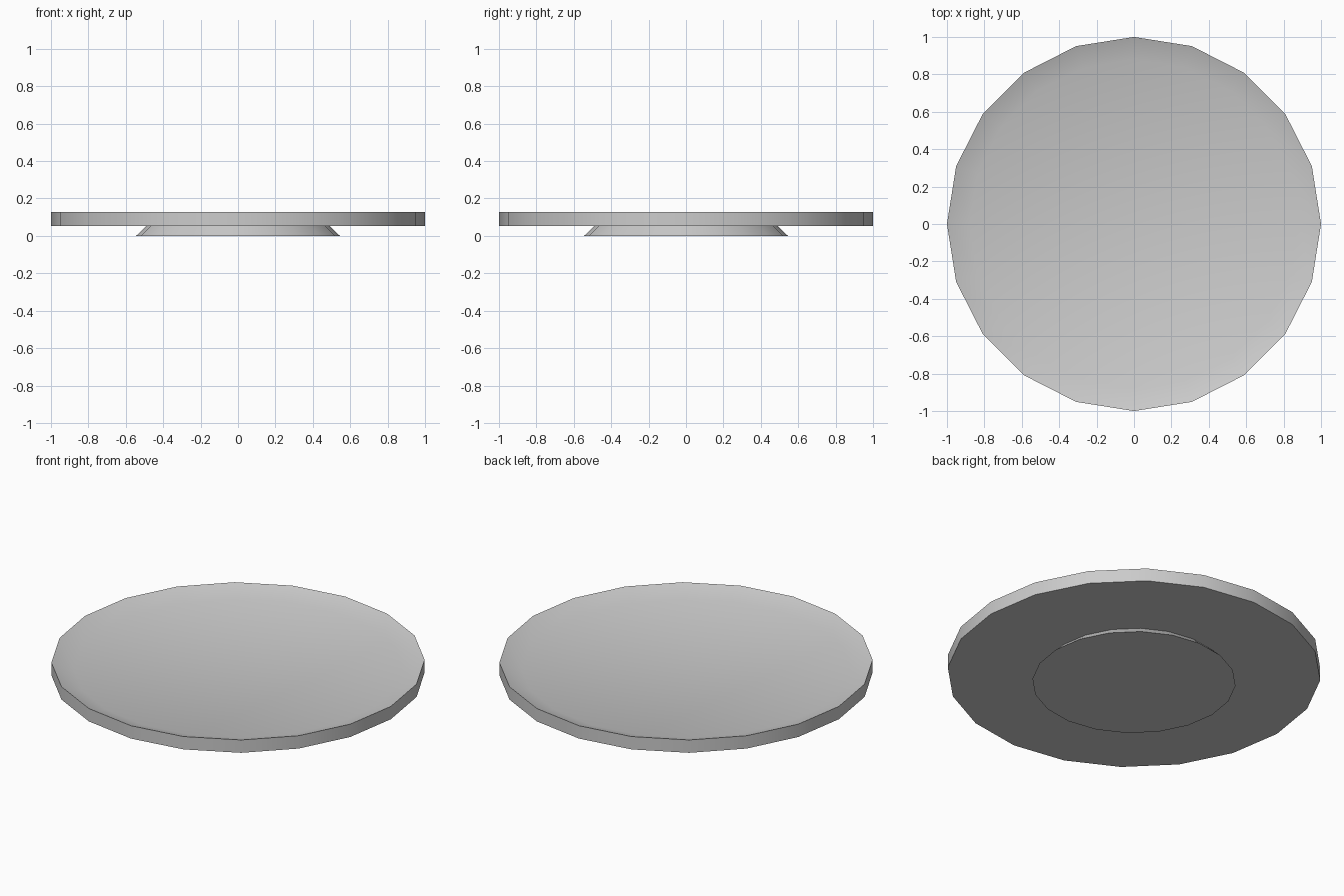
import bpy
import bmesh
from math import cos, sin, tau

if "Cube" in bpy.data.objects:
    bpy.data.objects.remove(bpy.data.objects["Cube"])

SIDES = 20


def lathe(name, profile):
    """Sweep (radius, z) points around z and close both ends with flat caps."""
    bm = bmesh.new()
    rings = [[bm.verts.new((r * cos(tau * i / SIDES), r * sin(tau * i / SIDES), z))
              for i in range(SIDES)] for r, z in profile]
    for low, high in zip(rings, rings[1:]):
        for i in range(SIDES):
            j = (i + 1) % SIDES
            bm.faces.new((low[i], low[j], high[j], high[i]))
    bm.faces.new(rings[0][::-1])
    bm.faces.new(rings[-1])
    mesh = bpy.data.meshes.new(name)
    bm.to_mesh(mesh)
    bm.free()
    obj = bpy.data.objects.new(name, mesh)
    bpy.context.collection.objects.link(obj)
    bpy.context.view_layer.objects.active = obj
    obj.select_set(True)
    bpy.ops.object.shade_smooth_by_angle(angle=0.7)
    obj.select_set(False)
    return obj


# Flared foot under the plate
lathe("foot", [(0.545, 0.0), (0.49, 0.052)])

# Wide plate with a shallow dished top
lathe("plate", [(1.0, 0.052), (1.0, 0.128), (0.88, 0.085)])
